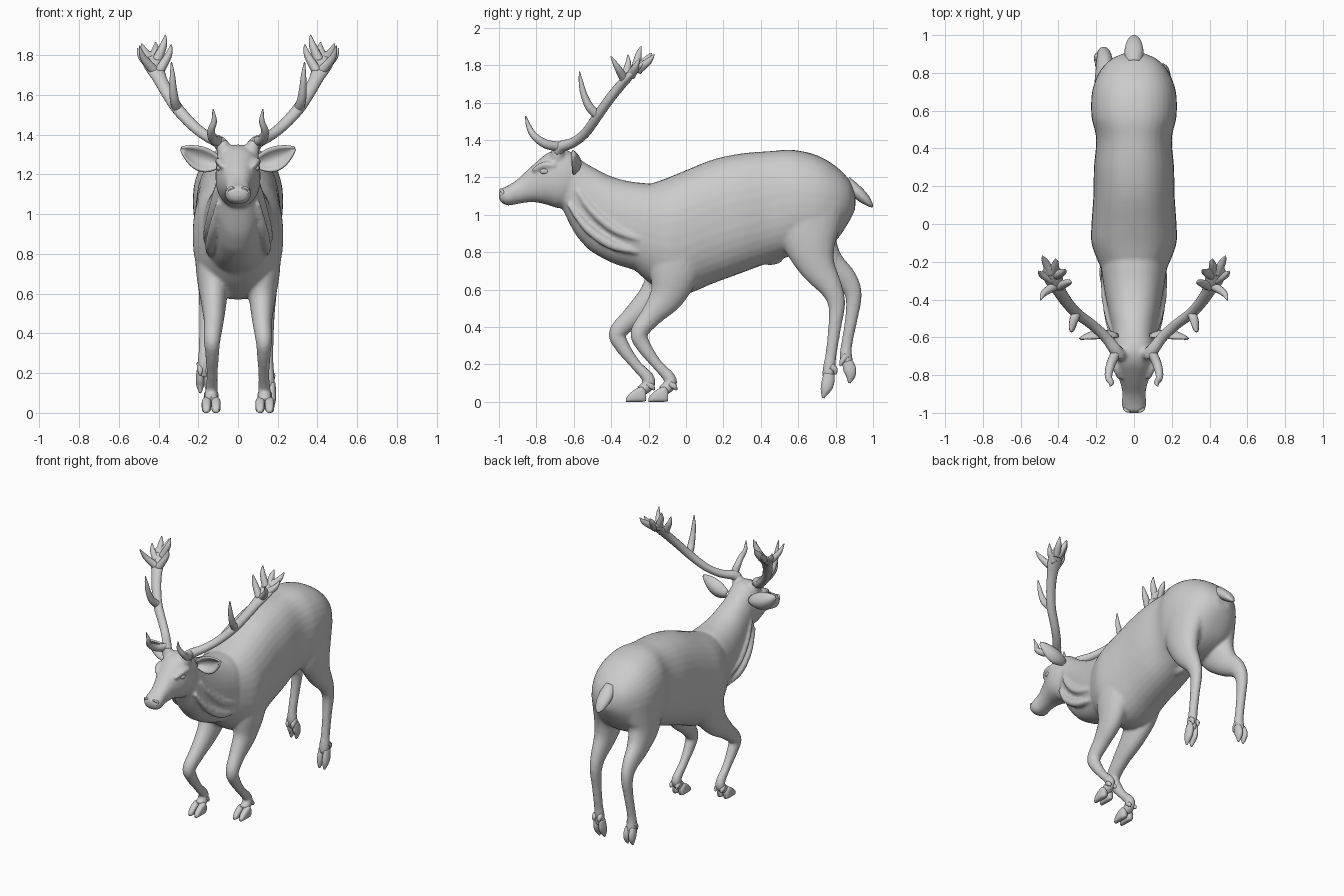
import bpy, bmesh, math
from mathutils import Vector

X, Y = Vector((1, 0, 0)), Vector((0, 1, 0))


def spline(rows, n=5):
    """Catmull-Rom through rows of any width."""
    out = []
    for i in range(len(rows) - 1):
        a, b, c, d = rows[max(i - 1, 0)], rows[i], rows[i + 1], rows[min(i + 2, len(rows) - 1)]
        for k in range(n):
            t = k / n
            out.append([0.5 * (2 * q + (r - p) * t + (2 * p - 5 * q + 4 * r - s) * t * t
                               + (3 * q - p - 3 * r + s) * t ** 3) for p, q, r, s in zip(a, b, c, d)])
    return out + [list(rows[-1])]


def loft(bm, rows, axis=None, power=2.0, sides=24):
    """Rows are x, y, z, half width, half depth."""
    pts = spline(rows)
    rings = []
    for i, (x, y, z, ra, rb) in enumerate(pts):
        t = axis or (Vector(pts[min(i + 1, len(pts) - 1)][:3]) - Vector(pts[max(i - 1, 0)][:3])).normalized()
        s = (X - t * X.dot(t)).normalized()
        n = t.cross(s)
        ring = []
        for k in range(sides):
            a = 2 * math.pi * k / sides
            c, d = math.cos(a), math.sin(a)
            c = math.copysign(abs(c) ** (2 / power), c)
            d = math.copysign(abs(d) ** (2 / power), d)
            ring.append(bm.verts.new(Vector((x, y, z)) + s * c * max(ra, .001) + n * d * max(rb, .001)))
        rings.append(ring)
    for r, q in zip(rings, rings[1:]):
        for k in range(sides):
            bm.faces.new((r[k], r[k - 1], q[k - 1], q[k]))
    bm.faces.new(rings[0])
    bm.faces.new(rings[-1])


def slab(bm, rows, power=2.3, x=0):
    """Upright sections: y, top, bottom, half width."""
    loft(bm, [(x, y, (t + b) / 2, w, (t - b) / 2) for y, t, b, w in rows], Y, power, 36)


def round_tube(bm, pts):
    """Points are x, y, z, radius."""
    loft(bm, [(*p, p[3]) for p in pts], sides=12)


def ball(bm, pos, size):
    for v in bmesh.ops.create_uvsphere(bm, u_segments=16, v_segments=10, radius=1)['verts']:
        v.co = Vector(pos) + Vector([a * b for a, b in zip(v.co, size)])


def finish(name, bm, mirror=False):
    bmesh.ops.recalc_face_normals(bm, faces=bm.faces)
    me = bpy.data.meshes.new(name)
    bm.to_mesh(me)
    bm.free()
    for p in me.polygons:
        p.use_smooth = True
    ob = bpy.data.objects.new(name, me)
    bpy.context.collection.objects.link(ob)
    if mirror:
        ob.modifiers.new("Mirror", 'MIRROR').use_mirror_merge = False
    return ob


# Body: torso, neck, head and legs merged into one skin
bm = bmesh.new()
slab(bm, [(-.36, 1.05, .78, .10), (-.28, 1.12, .71, .15), (-.2, 1.16, .64, .19), (-.1, 1.197, .58, .225),
          (0, 1.238, .575, .225), (.15, 1.297, .635, .215), (.3, 1.328, .69, .212), (.45, 1.34, .745, .20),
          (.57, 1.347, .78, .225), (.7, 1.318, .8, .222), (.8, 1.26, .86, .185), (.87, 1.19, .96, .125),
          (.905, 1.12, 1.03, .05)])
slab(bm, [(-.66, 1.33, 1.03, .09), (-.6, 1.32, .91, .108), (-.55, 1.285, .845, .118), (-.5, 1.255, .80, .128),
          (-.4, 1.205, .745, .148), (-.3, 1.178, .712, .165), (-.2, 1.167, .69, .175), (-.08, 1.15, .75, .15)])
slab(bm, [(-1.0, 1.125, 1.09, .03), (-.987, 1.14, 1.065, .053), (-.95, 1.157, 1.05, .065), (-.9, 1.19, 1.058, .061),
          (-.85, 1.237, 1.066, .07), (-.8, 1.282, 1.066, .087), (-.74, 1.33, 1.053, .108), (-.68, 1.35, 1.035, .113),
          (-.62, 1.338, 1.05, .105), (-.56, 1.29, 1.08, .08)])

FRONT = [(.12, -.03, .85, .10, .15), (.125, -.06, .70, .085, .135), (.122, -.10, .57, .066, .095),
         (.122, -.185, .46, .05, .06), (.13, -.25, .37, .042, .047), (.13, -.228, .30, .035, .04),
         (.13, -.155, .2, .028, .029), (.132, -.09, .13, .03, .033), (.134, -.085, .09, .034, .033),
         (.135, -.13, .055, .036, .03)]
HIND_R = [(.11, .66, 1.05, .11, .2), (.135, .66, .87, .085, .15), (.145, .70, .73, .065, .10),
          (.15, .775, .61, .046, .062), (.15, .805, .52, .037, .046), (.15, .795, .4, .03, .035),
          (.15, .775, .25, .029, .03), (.15, .765, .18, .034, .034), (.15, .76, .12, .034, .03)]
HIND_L = [(-.11, .66, 1.05, .11, .2), (-.135, .67, .87, .085, .15), (-.145, .75, .745, .065, .095),
          (-.155, .855, .655, .046, .062), (-.16, .895, .57, .037, .045), (-.165, .885, .45, .03, .034),
          (-.17, .86, .31, .029, .03), (-.17, .855, .24, .034, .034), (-.17, .87, .185, .034, .03)]
loft(bm, FRONT)
loft(bm, [(-x, y - .115 * min(max((.75 - z) / .36, 0), 1), z, a, b) for x, y, z, a, b in FRONT])
loft(bm, HIND_R)
loft(bm, HIND_L)
ball(bm, (0, .45, .765), (.035, .07, .035))            # belly sheath
for s in (1, -1):                                     # neck folds, brows, cheeks
    round_tube(bm, [(s * .10, -.63, 1.06, .012), (s * .125, -.53, .93, .024), (s * .14, -.4, .84, .027),
                    (s * .145, -.26, .80, .012)])
    round_tube(bm, [(s * .11, -.58, 1.13, .012), (s * .13, -.5, 1.02, .022), (s * .15, -.38, .92, .024),
                    (s * .165, -.25, .87, .012)])
    round_tube(bm, [(s * .075, -.82, 1.235, .012), (s * .095, -.765, 1.265, .018), (s * .105, -.7, 1.265, .012)])
    round_tube(bm, [(s * .065, -.69, 1.30, .04), (s * .082, -.685, 1.365, .032)])   # antler pedicle
body = finish("body", bm)
rm = body.modifiers.new("Merge", 'REMESH')
rm.mode, rm.voxel_size, rm.use_smooth_shade = 'VOXEL', .01, True
sm = body.modifiers.new("Soften", 'SMOOTH')
sm.factor, sm.iterations = .5, 5

# Tail
bm = bmesh.new()
loft(bm, [(0, .85, 1.17, .04, .04), (0, .91, 1.125, .05, .035), (0, .955, 1.085, .042, .028),
          (0, .985, 1.055, .025, .015), (0, .998, 1.042, .006, .004)])
finish("tail", bm)

# Front hooves: two flat toes and dewclaws
for name, x, y in (("front_hoof_right", .135, 0), ("front_hoof_left", -.135, -.12)):
    bm = bmesh.new()
    for s in (1, -1):
        slab(bm, [(y - .2, .018, 0, .010), (y - .185, .04, 0, .018), (y - .15, .068, 0, .023),
                  (y - .115, .08, 0, .023), (y - .095, .06, .004, .015)], 2.8, x + s * .024)
        round_tube(bm, [(x + s * .018, y - .085, .095, .018), (x + s * .022, y - .062, .08, .015),
                        (x + s * .022, y - .05, .062, .004)])
    finish(name, bm)

# Hind hooves: hanging toes and dewclaws
for name, x, path, claw in (
        ("hind_hoof_right", .15, [(.765, .15), (.758, .10), (.745, .06), (.733, .02)], [(.775, .19), (.797, .17), (.798, .145)]),
        ("hind_hoof_left", -.17, [(.862, .215), (.875, .175), (.88, .14), (.873, .10)], [(.86, .25), (.835, .215), (.825, .19)])):
    bm = bmesh.new()
    for s in (1, -1):
        loft(bm, [(x + s * .02, y, z, a, b) for (y, z), a, b in
                  zip(path, (.018, .022, .02, .006), (.028, .034, .026, .006))])
        round_tube(bm, [(x + s * .02, y, z, r) for (y, z), r in zip(claw, (.018, .015, .004))])
    finish(name, bm)

# Ears: cupped leaves
bm = bmesh.new()
grid = []
for i in range(11):
    u = i / 10
    w = .006 + .052 * math.sin(math.pi * min(u * .93 + .07, 1)) ** .8
    c = Vector((.09 + .195 * u, -.60 - .01 * u, 1.255 + .02 * u + .055 * u * u))
    grid.append([bm.verts.new(c + Vector((-.3, 0, .95)) * w * v + Y * .04 * (1 - v * v) * (w / .058))
                 for v in [k / 4 - 1 for k in range(9)]])
for r, q in zip(grid, grid[1:]):
    for k in range(8):
        bm.faces.new((r[k], r[k + 1], q[k + 1], q[k]))
ears = finish("ears", bm, True)
so = ears.modifiers.new("Thickness", 'SOLIDIFY')
so.thickness, so.offset = .012, 0

# Eyes and nostril rims
bm = bmesh.new()
ball(bm, (.094, -.755, 1.232), (.014, .026, .016))
finish("eyes", bm, True)
bm = bmesh.new()
round_tube(bm, [(.018, -.99, 1.128, .004), (.036, -.99, 1.132, .008), (.05, -.978, 1.118, .008),
                (.044, -.988, 1.098, .004)])
finish("nostrils", bm, True)

# Antlers: beam flattening into a palm, with curved tines
bm = bmesh.new()
loft(bm, [(.08, -.69, 1.345, .036, .036), (.10, -.665, 1.365, .033, .031), (.15, -.60, 1.388, .028, .026),
          (.22, -.535, 1.44, .028, .025), (.30, -.475, 1.525, .03, .026), (.355, -.415, 1.61, .032, .026),
          (.395, -.355, 1.685, .036, .026), (.425, -.295, 1.75, .05, .022), (.435, -.245, 1.795, .05, .016),
          (.435, -.225, 1.815, .03, .008)], sides=16)
round_tube(bm, [(.095, -.68, 1.365, .026), (.125, -.75, 1.378, .024), (.135, -.81, 1.42, .019),
                (.12, -.84, 1.47, .014), (.126, -.858, 1.528, .003)])
round_tube(bm, [(.305, -.47, 1.53, .026), (.32, -.515, 1.575, .023), (.327, -.545, 1.64, .018),
                (.33, -.56, 1.70, .013), (.335, -.57, 1.765, .003)])
for tip, mid, base in (((.495, -.402, 1.848), (.475, -.365, 1.785), (.41, -.32, 1.71)),
                       ((.365, -.24, 1.902), (.375, -.255, 1.85), (.41, -.27, 1.77)),
                       ((.485, -.17, 1.858), (.47, -.20, 1.82), (.44, -.26, 1.775)),
                       ((.415, -.185, 1.865), (.415, -.21, 1.83), (.43, -.26, 1.77)),
                       ((.506, -.25, 1.835), (.485, -.27, 1.79), (.435, -.295, 1.745)),
                       ((.335, -.31, 1.855), (.35, -.31, 1.80), (.40, -.33, 1.715))):
    round_tube(bm, [(*base, .026), (*mid, .018), (*tip, .003)])
finish("antlers", bm, True)
